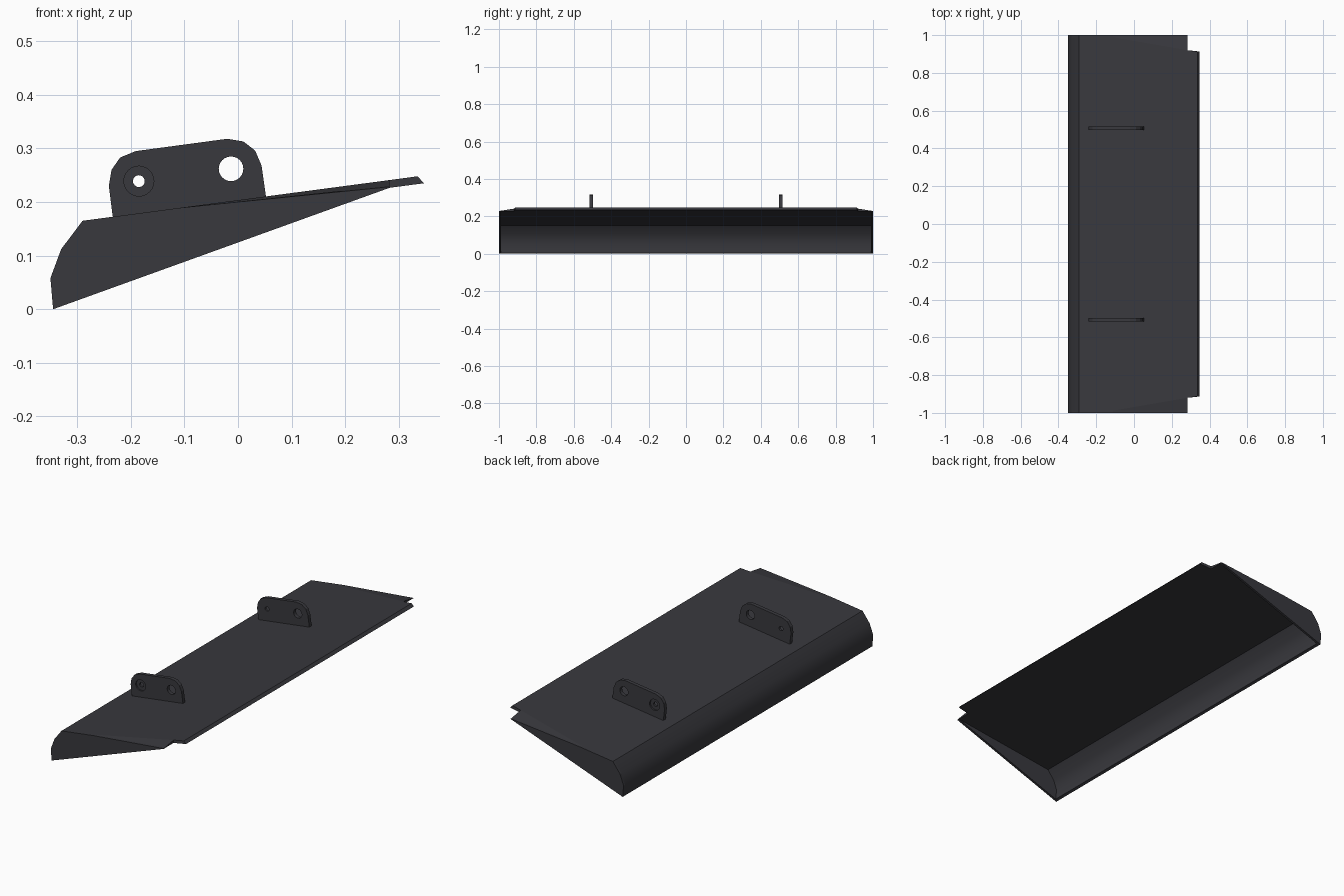
import bpy, bmesh, math

cube = bpy.data.objects.get("Cube")
if cube:
    bpy.data.objects.remove(cube, do_unlink=True)

mat = bpy.data.materials.new("dark grey")
mat.use_nodes = True
COLOUR = (0.040, 0.040, 0.047, 1)
mat.diffuse_color = COLOUR
mat.node_tree.nodes["Principled BSDF"].inputs["Base Color"].default_value = COLOUR


def finish(bm, name):
    """Turn a bmesh into a named, coloured object."""
    bmesh.ops.recalc_face_normals(bm, faces=bm.faces[:])
    mesh = bpy.data.meshes.new(name)
    bm.to_mesh(mesh)
    bm.free()
    mesh.materials.append(mat)
    obj = bpy.data.objects.new(name, mesh)
    bpy.context.collection.objects.link(obj)
    return obj


def prism(name, near, far):
    """Solid between two matching outlines."""
    bm = bmesh.new()
    a = [bm.verts.new(p) for p in near]
    b = [bm.verts.new(p) for p in far]
    n = len(a)
    bm.faces.new(a)
    bm.faces.new(b[::-1])
    for i in range(n):
        j = (i + 1) % n
        bm.faces.new((a[i], b[i], b[j], a[j]))
    return finish(bm, name)


# Cross-section: curved nose, then the top sheet up to the trailing edge
BEND_Y = 0.92
PLATE_Y = 0.988
NOSE_OUT = [(-0.345, 0.0), (-0.35, 0.058), (-0.33, 0.112), (-0.29, 0.165)]
NOSE_IN = [(-0.332, 0.005), (-0.337, 0.057), (-0.319, 0.106), (-0.283, 0.152)]


def outer(y):
    # The trailing corners droop beyond the bend line
    droop = max(0, abs(y) - BEND_Y) / (1 - BEND_Y) * 0.0125
    return [(x, y, z) for x, z in NOSE_OUT + [(-0.11, 0.189), (0.283, 0.241 - droop)]]


def inner(y):
    return [(x, y, z) for x, z in NOSE_IN + [(-0.11, 0.175), (0.283, 0.2266)]]


# Open-bottomed sheet shell
bm = bmesh.new()
rows = []
for y in (-PLATE_Y, -BEND_Y, BEND_Y, PLATE_Y):
    rows.append([bm.verts.new(p) for p in outer(y) + inner(y)[::-1]])
for s in range(3):
    r, q = rows[s], rows[s + 1]
    for i in range(12):
        j = (i + 1) % 12
        if i == 5 and s == 1:
            continue                        # the lip goes here
        if i == 4 and s != 1:               # creased drooping corner
            o, m = (r, q) if s == 0 else (q, r)
            bm.faces.new((o[4], o[5], m[5]))
            bm.faces.new((o[4], m[5], m[4]))
            continue
        f = bm.faces.new((r[i], q[i], q[j], r[j]))
        f.smooth = i < 3 or 8 <= i < 11     # rounded nose only

# Trailing lip between the corner notches
lip = []
for sgn, row in ((-1, rows[1]), (1, rows[2])):
    top = bm.verts.new((0.335, sgn * 0.913, 0.248))
    low = bm.verts.new((0.347, sgn * 0.913, 0.235))
    lip.append([row[5], top, low, row[6]])
    bm.faces.new(lip[-1])
for i in range(3):
    bm.faces.new((lip[0][i], lip[1][i], lip[1][i + 1], lip[0][i + 1]))
finish(bm, "flap_shell")

# Closing plates at both ends
for name, s in (("front_end_plate", -1), ("back_end_plate", 1)):
    tip = [(0.283, s * y, 0.2266) for y in (1, PLATE_Y)]
    prism(name, outer(s) + [tip[0]], outer(s * PLATE_Y) + [tip[1]])

# Hinge brackets with a pivot hole and a counterbored bolt hole
BRACKET = [(-0.233, 0.167), (-0.241, 0.23), (-0.236, 0.26), (-0.22, 0.283),
           (-0.191, 0.295), (-0.02, 0.318), (0.01, 0.313), (0.032, 0.296),
           (0.044, 0.268), (0.053, 0.205)]


def drill(obj, x, y, z, radius, depth):
    bpy.ops.mesh.primitive_cylinder_add(vertices=24, radius=radius, depth=depth,
                                        location=(x, y, z), rotation=(math.pi / 2, 0, 0))
    cutter = bpy.context.object
    cutter.name = "hole_cutter"
    cutter.hide_render = True
    cutter.data.materials.append(mat)
    mod = obj.modifiers.new("hole", "BOOLEAN")
    mod.operation = "DIFFERENCE"
    mod.solver = "EXACT"
    mod.object = cutter
    bpy.context.view_layer.objects.active = obj
    bpy.ops.object.modifier_apply(modifier=mod.name)
    bpy.data.objects.remove(cutter, do_unlink=True)


for name, s in (("front_bracket", -1), ("back_bracket", 1)):
    y_in, y_out = s * 0.497, s * 0.516
    obj = prism(name, [(x, y_in, z) for x, z in BRACKET],
                [(x, y_out, z) for x, z in BRACKET])
    drill(obj, -0.013, s * 0.507, 0.262, 0.023, 0.1)
    drill(obj, -0.185, s * 0.507, 0.239, 0.011, 0.1)
    drill(obj, -0.185, y_out, 0.239, 0.028, 0.016)
